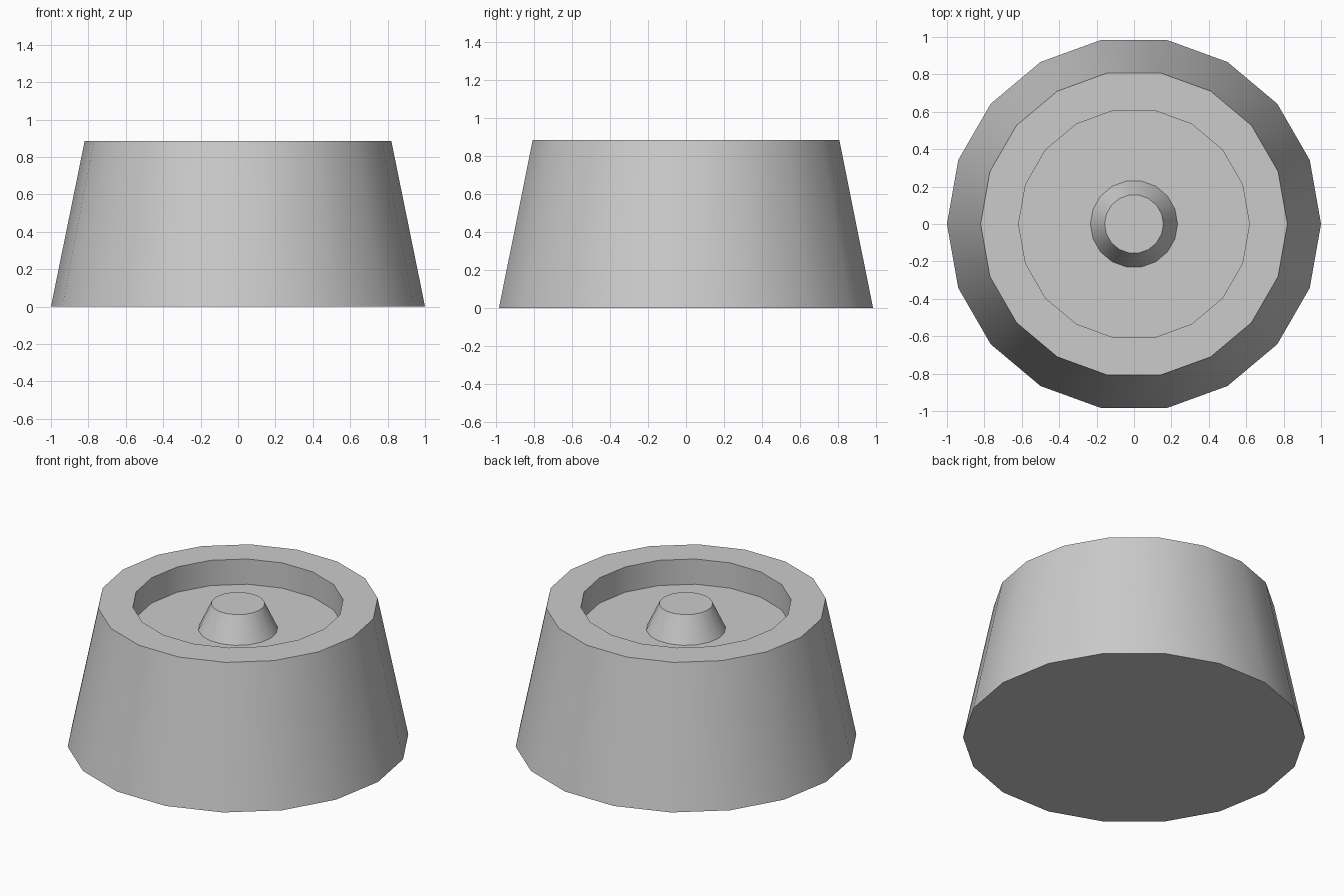
import bpy, bmesh
from math import cos, sin, pi, radians

if "Cube" in bpy.data.objects:
    bpy.data.objects.remove(bpy.data.objects["Cube"])

SIDES = 18


def lathe(name, profile):
    """Revolve a (radius, z) profile around z, closing both ends with flat caps."""
    bm = bmesh.new()
    rings = [[bm.verts.new((r * cos(2 * pi * i / SIDES), r * sin(2 * pi * i / SIDES), z))
              for i in range(SIDES)] for r, z in profile]
    for lower, upper in zip(rings, rings[1:]):
        for i in range(SIDES):
            j = (i + 1) % SIDES
            bm.faces.new((lower[i], lower[j], upper[j], upper[i]))
    bm.faces.new(rings[0][::-1])
    bm.faces.new(rings[-1])
    bmesh.ops.recalc_face_normals(bm, faces=bm.faces[:])
    mesh = bpy.data.meshes.new(name)
    bm.to_mesh(mesh)
    bm.free()
    obj = bpy.data.objects.new(name, mesh)
    bpy.context.collection.objects.link(obj)
    bpy.ops.object.select_all(action='DESELECT')
    obj.select_set(True)
    bpy.context.view_layer.objects.active = obj
    bpy.ops.object.shade_smooth_by_angle(angle=radians(30))
    return obj


# Tapered body, flat rim, sunken floor and central tapered stud in one surface
lathe("recessed_base_with_stud", [
    (1.0, 0.0), (0.82, 0.885),       # outer wall
    (0.617, 0.885), (0.617, 0.722),  # rim and recess wall
    (0.233, 0.722), (0.157, 0.885),  # floor and stud
])
